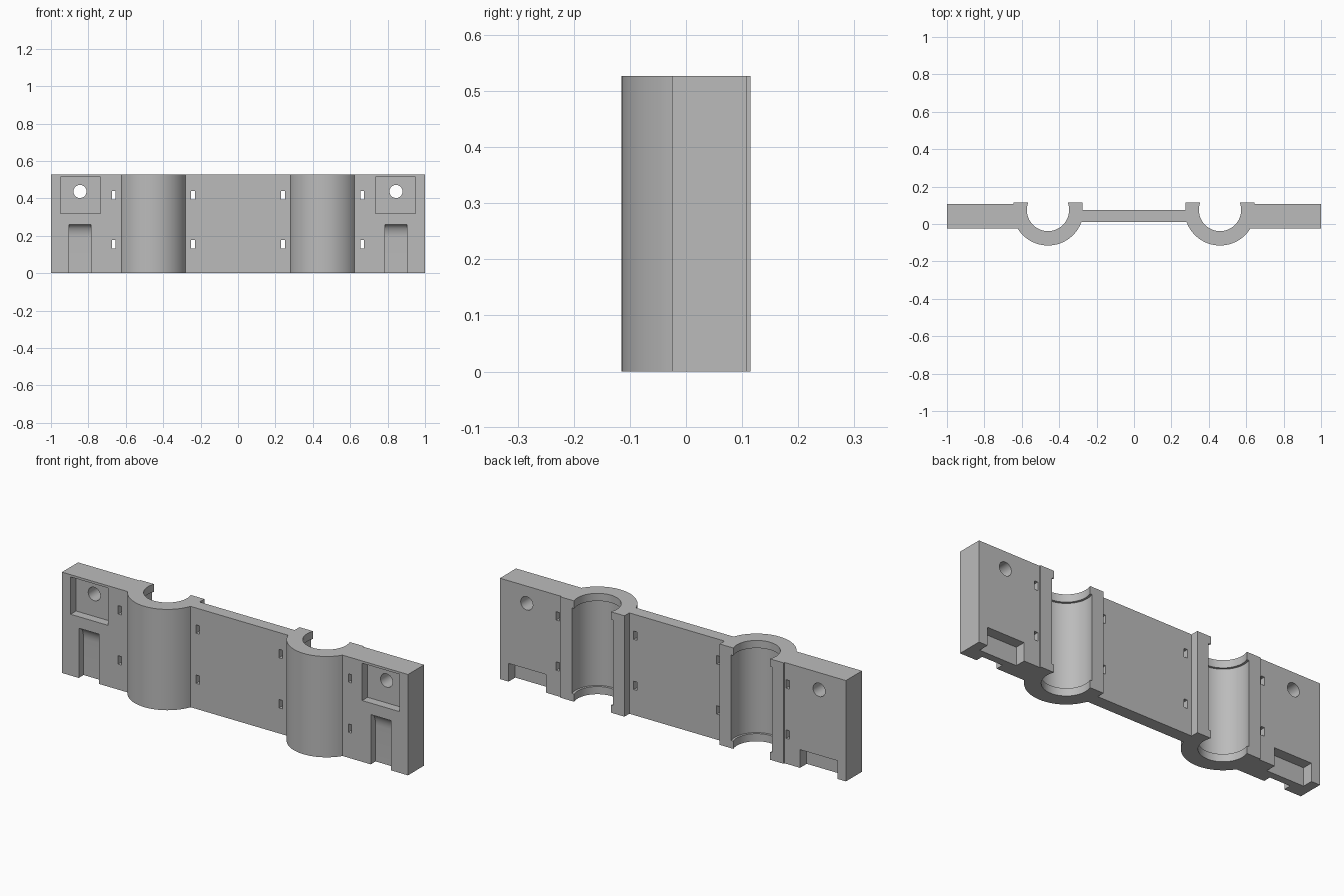
import bpy, bmesh
from math import asin, cos, sin, pi
from mathutils import Matrix, Vector

cube = bpy.data.objects.get("Cube")
if cube:
    bpy.data.objects.remove(cube)

H = 0.527                          # overall height
TUBE_X, TUBE_Y = 0.46, 0.075       # tube axis
R_OUT, R_BORE, R_SEAT = 0.19, 0.113, 0.125
FRONT, BACK, LIP = -0.025, 0.108, 0.115

grey = bpy.data.materials.new("grey plastic")
grey.use_nodes = True
COLOR = (0.5, 0.5, 0.5, 1)
grey.diffuse_color = COLOR
grey.node_tree.nodes["Principled BSDF"].inputs["Base Color"].default_value = COLOR


def prism(name, outline, axis, start, end):
    """Extrude a 2D outline along z (outline in x, y) or x (outline in y, z)."""
    place = {"z": lambda p, t: (p[0], p[1], t), "x": lambda p, t: (t, p[0], p[1])}[axis]
    bm = bmesh.new()
    face = bm.faces.new([bm.verts.new(place(p, start)) for p in outline])
    moved = bmesh.ops.extrude_face_region(bm, geom=[face])["geom"]
    shift = Vector(place((0, 0), end - start))
    bmesh.ops.translate(bm, vec=shift, verts=[v for v in moved if isinstance(v, bmesh.types.BMVert)])
    bmesh.ops.recalc_face_normals(bm, faces=bm.faces)
    return to_object(name, bm)


def to_object(name, bm):
    mesh = bpy.data.meshes.new(name)
    bm.to_mesh(mesh)
    bm.free()
    mesh.materials.append(grey)
    ob = bpy.data.objects.new(name, mesh)
    bpy.context.collection.objects.link(ob)
    return ob


def box(name, x0, x1, y0, y1, z0, z1):
    return prism(name, [(x0, y0), (x1, y0), (x1, y1), (x0, y1)], "z", z0, z1)


def cylinder(name, radius, depth, matrix):
    bm = bmesh.new()
    bmesh.ops.create_cone(bm, cap_ends=True, segments=64, radius1=radius,
                          radius2=radius, depth=depth, matrix=matrix)
    return to_object(name, bm)


def arc(radius, a0, a1, steps):
    angles = [a0 + (a1 - a0) * i / steps for i in range(steps + 1)]
    return [(TUBE_X + radius * cos(a), TUBE_Y + radius * sin(a)) for a in angles]


def cut(body, tool):
    mod = body.modifiers.new(tool.name, "BOOLEAN")
    mod.operation, mod.solver, mod.object = "DIFFERENCE", "EXACT", tool
    bpy.context.view_layer.objects.active = body
    bpy.ops.object.modifier_apply(modifier=mod.name)
    bpy.data.objects.remove(tool)


# Body: one half of the plan outline, mirrored and extruded upwards
web_front, web_back, lip_in, lip_out = 0.01, 0.075, 0.275, 0.645
a_in = pi - asin((web_front - TUBE_Y) / R_OUT)
a_out = 2 * pi + asin((FRONT - TUBE_Y) / R_OUT)
a_lip = asin((LIP - TUBE_Y) / R_BORE)
half = arc(R_OUT, a_in, a_out, 32)
half += [(1, FRONT), (1, BACK), (lip_out, BACK), (lip_out, LIP)]
half += arc(R_BORE, a_lip, -pi - a_lip, 40)
half += [(lip_in, LIP), (lip_in, web_back)]
outline = half + [(-x, y) for x, y in reversed(half)]
body = prism("bearing_carriage", outline, "z", 0, H)

for side in (-1, 1):
    # Wider bearing seat inside each bore
    seat = Matrix.Translation((side * TUBE_X, TUBE_Y, H / 2))
    cut(body, cylinder("bearing_seat", R_SEAT, H - 0.08, seat))

    # Tie slots either side of each tube
    for x in (0.24, 0.665):
        for z in (0.155, 0.417):
            cx = side * x
            cut(body, box("tie_slot", cx - 0.01, cx + 0.01, -0.2, 0.2, z - 0.022, z + 0.022))

    # Square front recess with a bolt hole
    x0, x1 = sorted((side * 0.735, side * 0.95))
    cut(body, box("square_recess", x0, x1, -0.2, FRONT + 0.045, 0.32, 0.515))
    hole = Matrix.Translation((side * 0.845, 0, 0.437)) @ Matrix.Rotation(pi / 2, 4, "X")
    cut(body, cylinder("bolt_hole", 0.035, 1, hole))

    # Shallow notch at the bottom of the back
    cut(body, box("back_notch", x0, x1, BACK - 0.055, 0.2, -0.1, 0.095))

    # Front channel with a curved upper end
    depth, rise, top = 0.04, 0.07, 0.26
    curve = [(FRONT + depth * sin(t * pi / 16), top - rise * (1 - cos(t * pi / 16)))
             for t in range(9)]
    profile = [(-0.2, -0.1), (-0.2, top)] + curve + [(FRONT + depth, -0.1)]
    x0, x1 = sorted((side * 0.785, side * 0.903))
    cut(body, prism("front_channel", profile, "x", x0, x1))

# Smooth tubes, sharp edges
bpy.ops.object.select_all(action="DESELECT")
body.select_set(True)
bpy.context.view_layer.objects.active = body
bpy.ops.object.shade_smooth_by_angle(angle=0.52)
